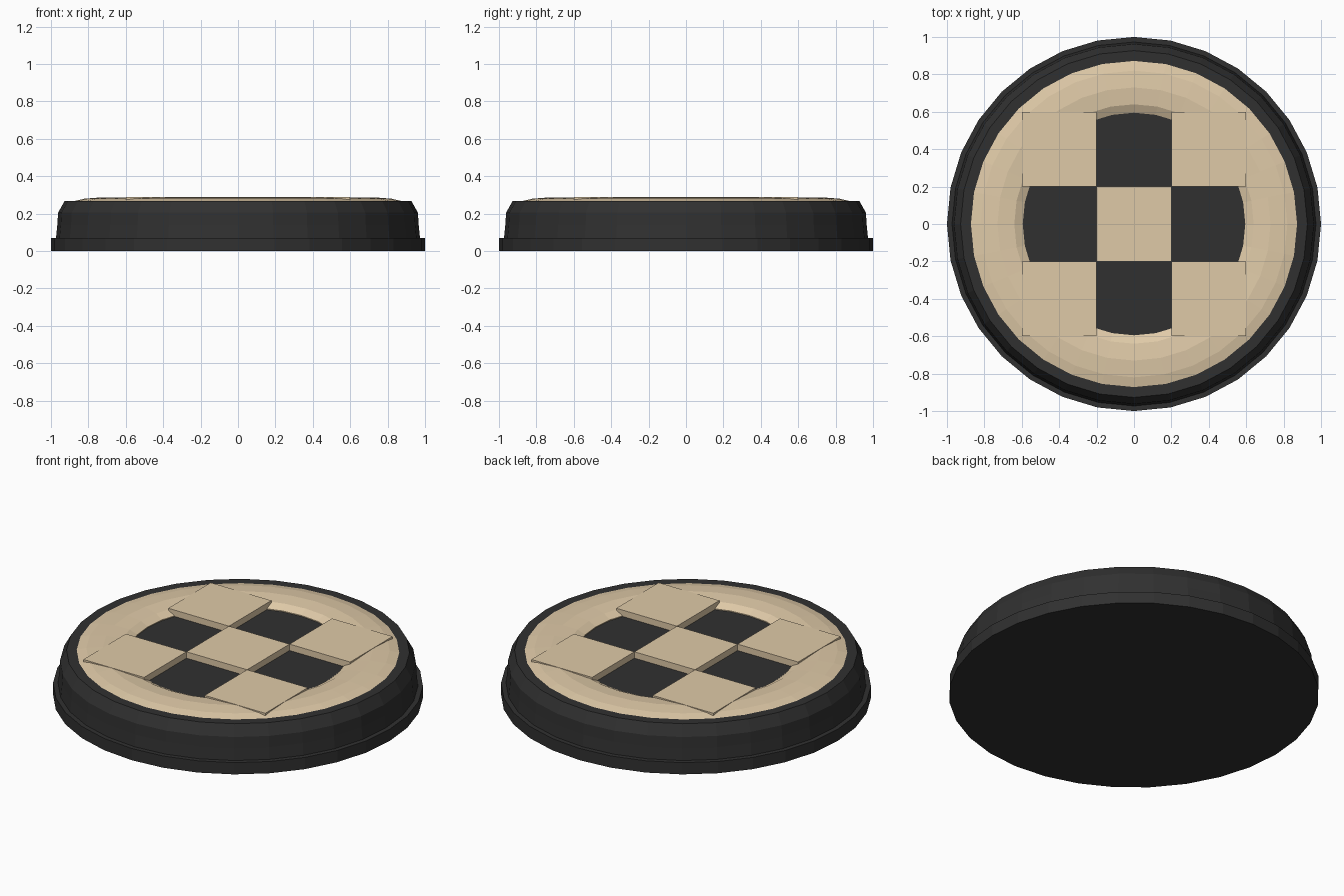
import bpy, bmesh
from math import cos, sin, tau

if "Cube" in bpy.data.objects:
    bpy.data.objects.remove(bpy.data.objects["Cube"])

SIDES = 32


def material(name, color):
    m = bpy.data.materials.new(name)
    m.diffuse_color = (*color, 1)
    m.use_nodes = True
    m.node_tree.nodes["Principled BSDF"].inputs["Base Color"].default_value = m.diffuse_color
    return m


dark = material("dark", (0.03, 0.03, 0.03))
cream = material("cream", (0.74, 0.59, 0.39))


def finish(name, bm, mat):
    bmesh.ops.recalc_face_normals(bm, faces=bm.faces)
    mesh = bpy.data.meshes.new(name)
    bm.to_mesh(mesh)
    bm.free()
    mesh.materials.append(mat)
    obj = bpy.data.objects.new(name, mesh)
    bpy.context.collection.objects.link(obj)
    return obj


def lathe(name, profile, mat, cap=False):
    """Spin an (r, z) profile around z; cap closes both ends, else it loops."""
    bm = bmesh.new()
    rings = [[bm.verts.new((r * cos(tau * i / SIDES), r * sin(tau * i / SIDES), z))
              for i in range(SIDES)] for r, z in profile]
    pairs = list(zip(rings, rings[1:]))
    if cap:
        bm.faces.new(rings[0])
        bm.faces.new(rings[-1])
    else:
        pairs.append((rings[-1], rings[0]))
    for a, b in pairs:
        for i in range(SIDES):
            j = (i + 1) % SIDES
            bm.faces.new((a[i], a[j], b[j], b[i]))
    return finish(name, bm, mat)


# Dark stepped base with a sunken floor
lathe("base", [(1, 0), (1, 0.07), (0.973, 0.07), (0.966, 0.14), (0.962, 0.205),
               (0.927, 0.268), (0.87, 0.268), (0.85, 0.25)], dark, cap=True)

# Rounded cream ring around the floor
lathe("cream_ring", [(0.872, 0.24), (0.872, 0.268), (0.82, 0.28), (0.73, 0.287),
                     (0.64, 0.278), (0.595, 0.255), (0.595, 0.24)], cream)


# Five raised checker tiles
def tile(name, x, y):
    bm = bmesh.new()
    bmesh.ops.create_cube(bm, size=1)
    bmesh.ops.scale(bm, vec=(0.4, 0.4, 0.048), verts=bm.verts)
    bmesh.ops.translate(bm, vec=(x, y, 0.264), verts=bm.verts)
    finish(name, bm, cream)


tile("centre_tile", 0, 0)
for sx in (-1, 1):
    for sy in (-1, 1):
        tile("corner_tile", 0.4 * sx, 0.4 * sy)
